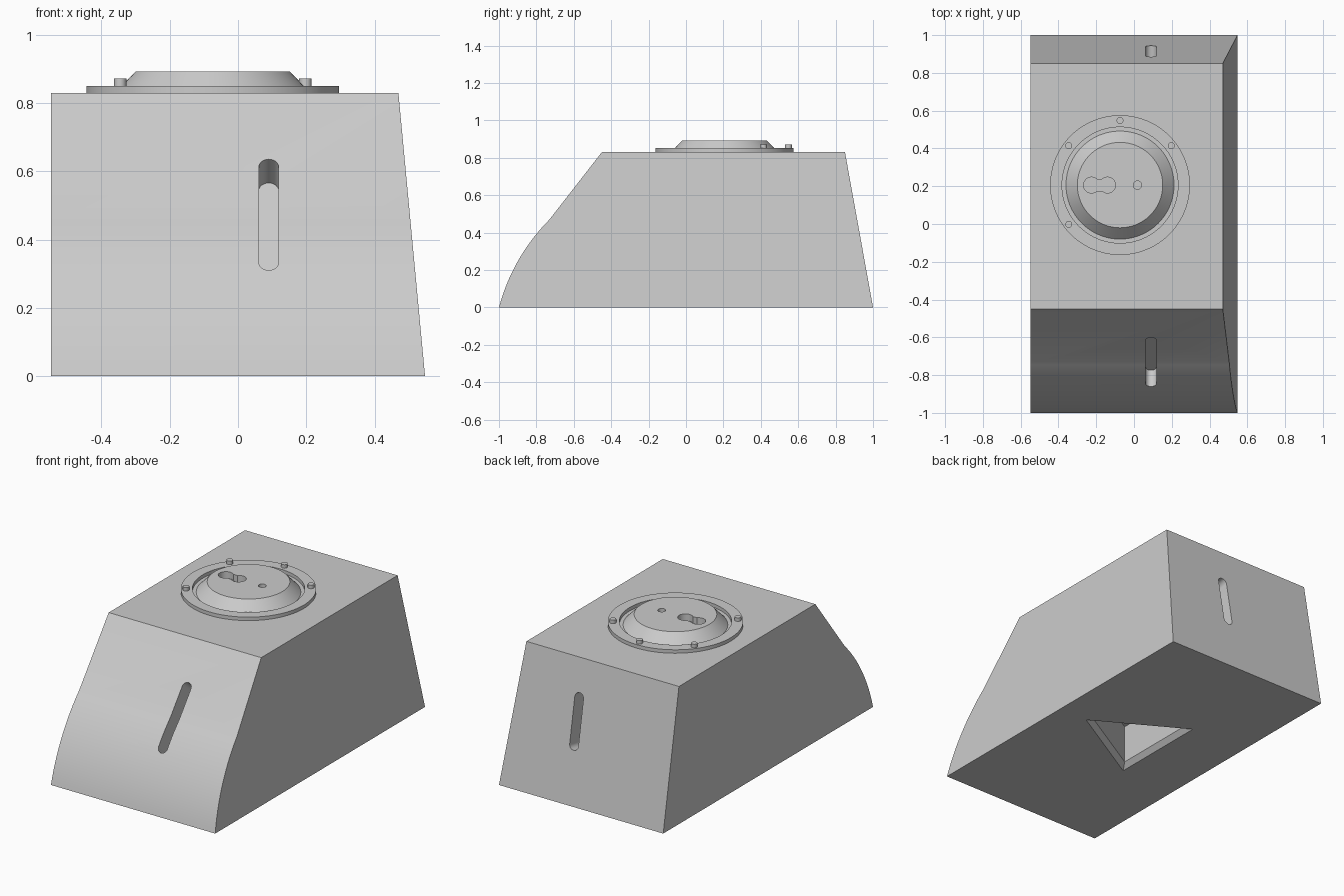
import bpy, bmesh, math
from mathutils import Matrix, Vector

old = bpy.data.objects.get("Cube")
if old:
    bpy.data.objects.remove(old, do_unlink=True)

grey = bpy.data.materials.new("light_grey")
grey.use_nodes = True
grey.diffuse_color = (0.6, 0.6, 0.6, 1)
grey.node_tree.nodes["Principled BSDF"].inputs["Base Color"].default_value = (0.6, 0.6, 0.6, 1)


def loft(name, rings, closed=False):
    """Skin a list of equal point rings; cap the ends, or join them when closed."""
    bm = bmesh.new()
    rows = [[bm.verts.new(p) for p in ring] for ring in rings]
    n = len(rows[0])
    pairs = list(zip(rows, rows[1:]))
    if closed:
        pairs.append((rows[-1], rows[0]))
    else:
        bm.faces.new(rows[0])
        bm.faces.new(rows[-1])
    for a, b in pairs:
        for i in range(n):
            j = (i + 1) % n
            bm.faces.new((a[i], a[j], b[j], b[i]))
    bmesh.ops.recalc_face_normals(bm, faces=bm.faces)
    mesh = bpy.data.meshes.new(name)
    bm.to_mesh(mesh)
    bm.free()
    obj = bpy.data.objects.new(name, mesh)
    bpy.context.collection.objects.link(obj)
    mesh.materials.append(grey)
    return obj


def circle(r, z, n=64, center=(0, 0)):
    return [(center[0] + r * math.cos(math.tau * i / n),
             center[1] + r * math.sin(math.tau * i / n), z) for i in range(n)]


def cut(obj, cutters):
    """Subtract the cutters for good and remove them."""
    for c in cutters:
        m = obj.modifiers.new("cut", 'BOOLEAN')
        m.operation, m.solver, m.object = 'DIFFERENCE', 'EXACT', c
    dg = bpy.context.evaluated_depsgraph_get()
    mesh = bpy.data.meshes.new_from_object(obj.evaluated_get(dg))
    obj.modifiers.clear()
    obj.data = mesh
    for c in cutters:
        bpy.data.objects.remove(c, do_unlink=True)


def smooth(obj):
    bpy.ops.object.select_all(action='DESELECT')
    obj.select_set(True)
    bpy.context.view_layer.objects.active = obj
    bpy.ops.object.shade_smooth_by_angle(angle=math.radians(25))


def slot_cutter(name, low, high, side, width=0.058, depth=0.11):
    """Round-ended slot between two points on a face, cut square to it."""
    low, high = Vector(low), Vector(high)
    u = (high - low).normalized()
    x = Vector((side, 0, 0))
    n = x.cross(u)
    r, half = width / 2, (high - low).length / 2 - width / 2
    mid = (low + high) / 2
    outline = []
    for k in range(26):
        a = math.pi * (k if k < 13 else k - 1) / 12
        shift = half if k < 13 else -half
        outline.append(mid + x * r * math.cos(a) + u * (r * math.sin(a) + shift))
    return loft(name, [[p - n * depth for p in outline], [p + n * 0.1 for p in outline]])


# Body: side profile with a bulging lower front, one side leaning in
H, W = 0.83, 0.548
start, kink = Vector((-1, 0)), Vector((-0.73, 0.47))
chord = kink - start
bulge = Vector((-chord.y, chord.x)).normalized()
sweep = math.radians(30)
radius = chord.length / 2 / math.sin(sweep / 2)
hub = (start + kink) / 2 - bulge * radius * math.cos(sweep / 2)
profile = []
for i in range(25):
    a = sweep * (i / 24 - 0.5)
    profile.append(hub + radius * (bulge * math.cos(a) + chord.normalized() * math.sin(a)))
profile += [Vector(p) for p in ((-0.45, H), (0.85, H), (1, 0))]
body = loft("body", [[(-W, p.x, p.y) for p in profile],
                     [(W - 0.078 * p.y / H, p.x, p.y) for p in profile]])

# Slots front and back, chamfered triangular pocket underneath
pocket = loft("pocket_cutter", [circle(r, z, 3) for r, z in
                                ((0.405, -0.03), (0.305, 0.03), (0.305, 0.26))])
cut(body, [slot_cutter("front_slot_cutter", (0.09, -0.86, 0.31), (0.09, -0.6, 0.635), 1),
           slot_cutter("back_slot_cutter", (0.09, 0.944, 0.31), (0.09, 0.885, 0.635), -1),
           pocket])
smooth(body)

# Round fitting on the top: flange ring and raised tapered plate
C = (-0.074, 0.206)
ring = loft("flange_ring", [circle(r, z, 96, C) for r, z in
                            ((0.37, H), (0.37, 0.851), (0.307, 0.851), (0.307, H))], closed=True)
smooth(ring)
plate = loft("tapered_plate", [circle(0.286, H, 96, C), circle(0.226, 0.893, 96, C)])

# Keyhole and pin hole in the plate
FLOOR, TOP = 0.853, 0.95


def hole(name, r, x):
    return loft(name, [circle(r, z, 32, (x, C[1])) for z in (FLOOR, TOP)])


neck = loft("neck_cutter", [[(x, C[1] + y, z) for x, y in
                             ((-0.225, -0.03), (-0.14, -0.03), (-0.14, 0.03), (-0.225, 0.03))]
                            for z in (FLOOR, TOP)])
cut(plate, [hole("keyhole_left_cutter", 0.042, -0.225),
            hole("keyhole_right_cutter", 0.042, -0.14),
            neck, hole("pin_hole_cutter", 0.022, 0.018)])
smooth(plate)

# Bolts on the flange
for i, deg in enumerate((37.5, 90, 142.5, 217.5)):
    a = math.radians(deg)
    spot = (C[0] + 0.342 * math.cos(a), C[1] + 0.342 * math.sin(a))
    bolt = loft(f"bolt_{i + 1}", [circle(0.018, z, 24, spot) for z in (0.845, 0.872)])
    smooth(bolt)
